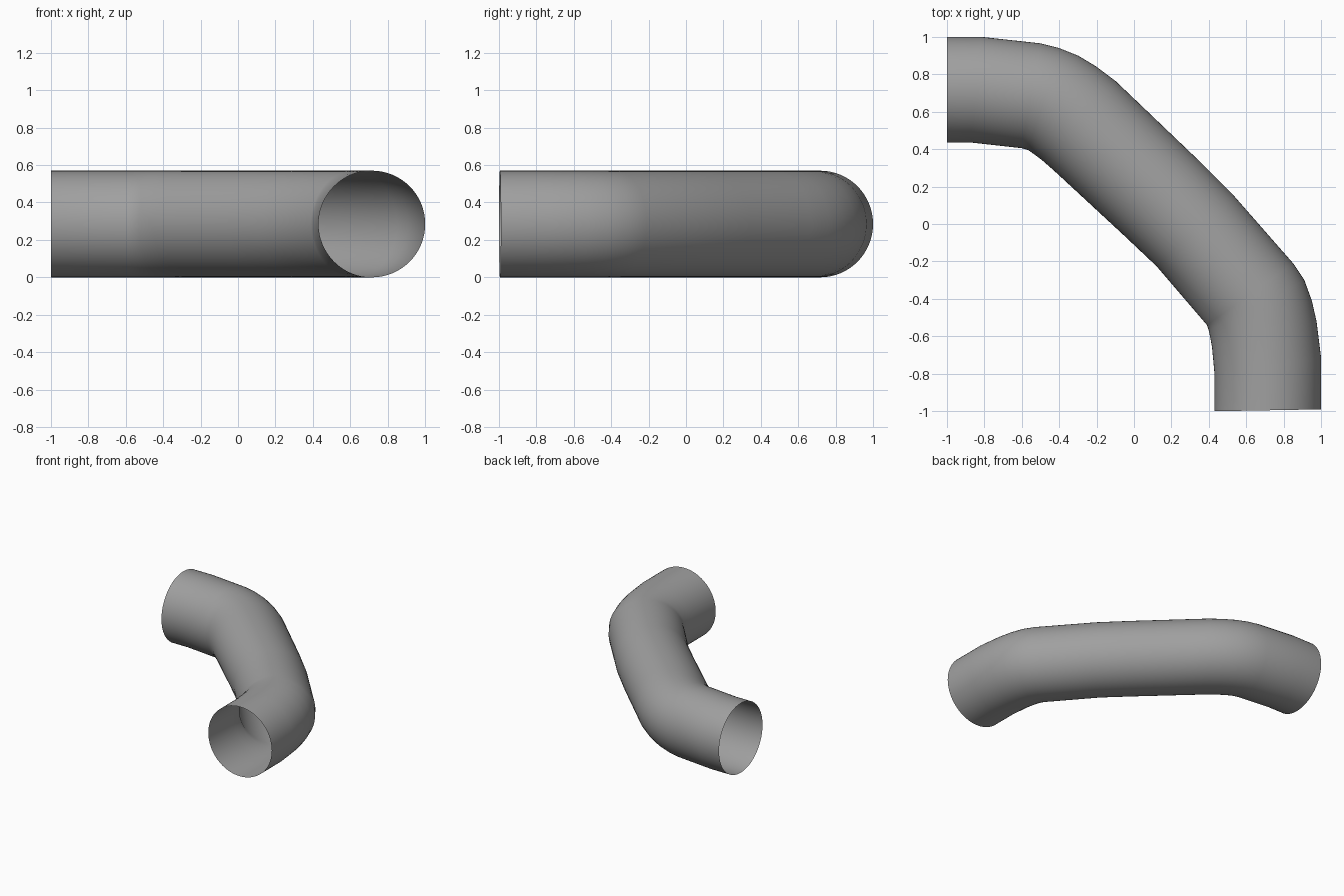
import bpy
import bmesh
from math import cos, sin, pi, radians
from mathutils import Vector

default_cube = bpy.data.objects.get("Cube")
if default_cube:
    bpy.data.objects.remove(default_cube, do_unlink=True)

SIDES = 64
RADIUS = 0.285

# Plan outline of the bent pipe: outer wall and inner wall, station by station
outer_wall = [
    (-1, 1), (-.82, 1), (-.5, .965), (-.4, .94), (-.3, .9), (-.2, .84),
    (-.1, .765), (0, .67), (.34, .345), (.53, .155), (.85, -.21),
    (.91, -.3), (.95, -.41), (.975, -.52), (1, -.72), (1, -.99),
]
inner_wall = [
    (-1, .435), (-.87, .435), (-.6, .405), (-.565, .395), (-.53, .37), (-.49, .34),
    (-.45, .305), (-.4, .26), (-.06, -.055), (.12, -.225), (.39, -.54),
    (.4, -.57), (.41, -.62), (.417, -.66), (.43, -.8), (.43, -1),
]


def make_material(name, colour):
    material = bpy.data.materials.new(name)
    material.use_nodes = True
    material.diffuse_color = colour
    for node in material.node_tree.nodes:
        if node.type == 'BSDF_PRINCIPLED':
            node.inputs["Base Color"].default_value = colour
    return material


def add_ring(bm, outer, inner):
    """Upright ring spanning the two wall points."""
    outer, inner = Vector((*outer, RADIUS)), Vector((*inner, RADIUS))
    centre = (outer + inner) / 2
    across = (outer - inner) / 2
    up = Vector((0, 0, RADIUS))
    angles = [2 * pi * i / SIDES for i in range(SIDES)]
    return [bm.verts.new(centre + across * cos(a) + up * sin(a)) for a in angles]


def bridge(bm, first, second):
    """Faces between two rings, wound to face away from the pipe axis."""
    for i in range(SIDES):
        j = (i + 1) % SIDES
        bm.faces.new((first[i], second[i], second[j], first[j]))


# Open-ended pipe shell, one wall thick
bm = bmesh.new()
rings = [add_ring(bm, o, i) for o, i in zip(outer_wall, inner_wall)]
for first, second in zip(rings, rings[1:]):
    bridge(bm, first, second)

mesh = bpy.data.meshes.new("bent_pipe")
bm.to_mesh(mesh)
bm.free()
mesh.materials.append(make_material("plain grey", (.35, .35, .35, 1)))

pipe = bpy.data.objects.new("bent_pipe", mesh)
bpy.context.collection.objects.link(pipe)
bpy.ops.object.select_all(action='DESELECT')
pipe.select_set(True)
bpy.context.view_layer.objects.active = pipe
bpy.ops.object.shade_smooth_by_angle(angle=radians(40))
